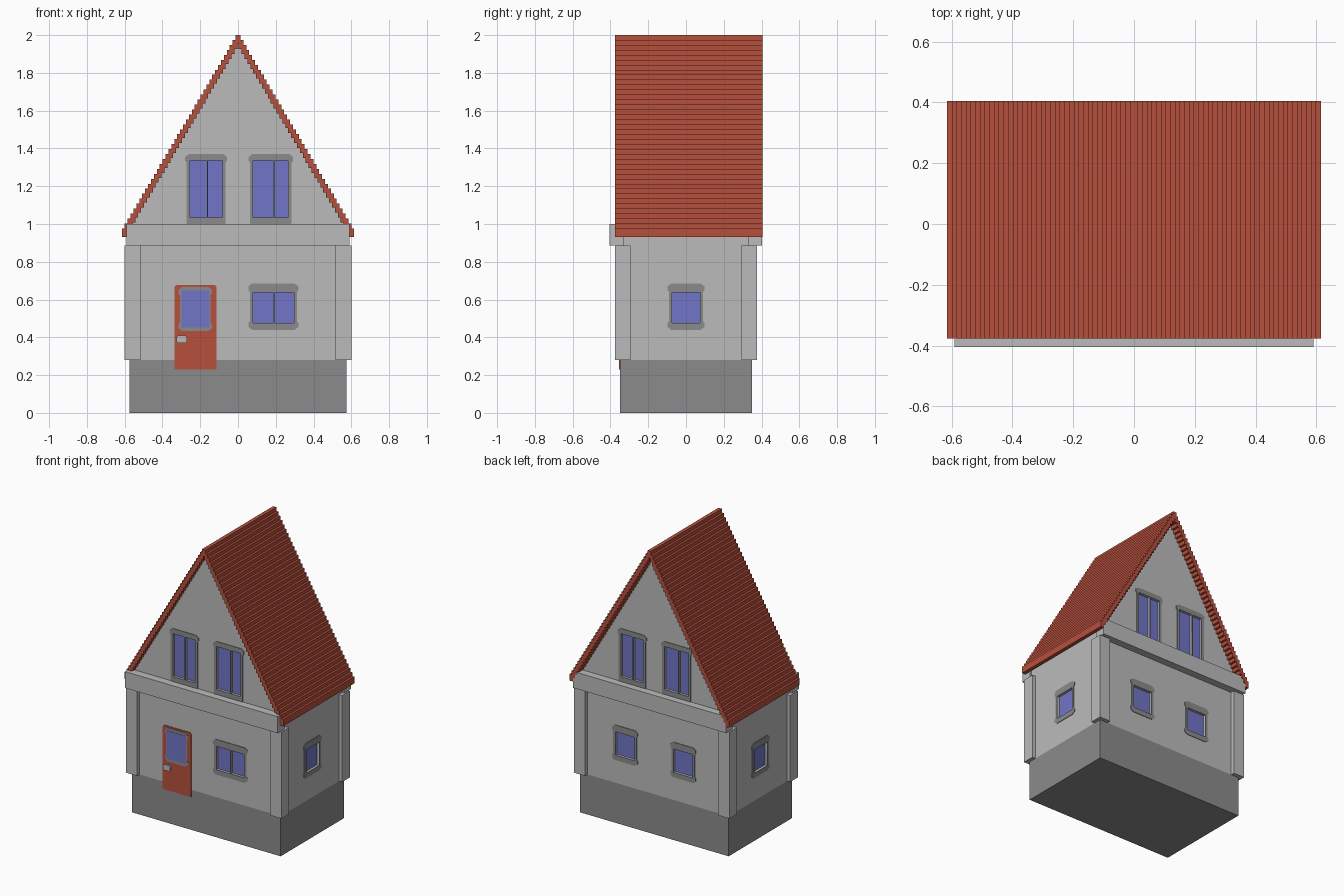
import bpy, bmesh
from math import radians
from mathutils import Matrix, Vector

cube = bpy.data.objects.get("Cube")
if cube:
    bpy.data.objects.remove(cube, do_unlink=True)


def material(name, r, g, b):
    m = bpy.data.materials.new(name)
    m.use_nodes = True
    m.diffuse_color = (r, g, b, 1)
    node = next(n for n in m.node_tree.nodes if n.type == 'BSDF_PRINCIPLED')
    node.inputs["Base Color"].default_value = (r, g, b, 1)
    return m


LIGHT = material("light grey", 0.5, 0.5, 0.5)
DARK = material("dark grey", 0.26, 0.26, 0.26)
RED = material("brick red", 0.47, 0.08, 0.047)
BLUE = material("window blue", 0.165, 0.18, 0.57)


def finish(name, bm, mat):
    bmesh.ops.recalc_face_normals(bm, faces=bm.faces)
    mesh = bpy.data.meshes.new(name)
    bm.to_mesh(mesh)
    bm.free()
    ob = bpy.data.objects.new(name, mesh)
    bpy.context.collection.objects.link(ob)
    if mat:
        mesh.materials.append(mat)
    return ob


def add_box(bm, x0, x1, y0, y1, z0, z1, frame=Matrix()):
    size = Matrix.Diagonal((x1 - x0, y1 - y0, z1 - z0, 1))
    place = Matrix.Translation(((x0 + x1) / 2, (y0 + y1) / 2, (z0 + z1) / 2))
    bmesh.ops.create_cube(bm, size=1, matrix=frame @ place @ size)


def box(name, mat, *dims, frame=Matrix()):
    bm = bmesh.new()
    add_box(bm, *dims, frame=frame)
    return finish(name, bm, mat)


def prism(name, mat, outline, y0, y1, frame=Matrix()):
    """Outline in x and z, extruded from y0 to y1."""
    bm = bmesh.new()
    face = bm.faces.new([bm.verts.new((x, y0, z)) for x, z in outline])
    out = bmesh.ops.extrude_face_region(bm, geom=[face])
    verts = [v for v in out["geom"] if isinstance(v, bmesh.types.BMVert)]
    bmesh.ops.translate(bm, verts=verts, vec=Vector((0, y1 - y0, 0)))
    bm.transform(frame)
    return finish(name, bm, mat)


def eared_outline(x0, x1, z0, z1, sill):
    """Frame outline with chamfered ears; a sill ends straight at the bottom."""
    cx, cz, w, h = (x0 + x1) / 2, (z0 + z1) / 2, (x1 - x0) / 2, (z1 - z0) / 2
    ear = [(w - 0.02, h), (w, h - 0.015), (w, h - 0.035), (w - 0.008, h - 0.045)]
    low = [(w - 0.008, h)] if sill else ear
    pts = ear + [(x, -z) for x, z in reversed(low)]
    pts += [(-x, -z) for x, z in low] + [(-x, z) for x, z in reversed(ear)]
    return [(cx + x, cz + z) for x, z in pts]


# Plinth and gabled walls
HX, HY = 0.575, 0.35
box("plinth", DARK, -HX, HX, -HY, HY, 0, 0.28)
walls = prism("walls", LIGHT,
              [(-HX, 0.28), (HX, 0.28), (HX, 1.0), (0, 1.965), (-HX, 1.0)], -HY, HY)

# Corner pillars
for side, sx in (("right", -1), ("left", 1)):
    for end, sy in (("front", -1), ("back", 1)):
        xs = sorted((sx * 0.515, sx * 0.6))
        ys = sorted((sy * 0.293, sy * 0.377))
        box(f"{end}_{side}_pillar", LIGHT, *xs, *ys, 0.28, 0.885)

# Ledges under the gables
box("front_ledge", LIGHT, -0.59, 0.59, -0.405, -0.33, 0.885, 1.0)
box("back_ledge", LIGHT, -0.59, 0.59, 0.33, 0.402, 0.885, 1.0)

# Windows: frame x range, pane x ranges
attic = [((-0.28, -0.058), [(-0.255, -0.165), (-0.158, -0.083)]),
         ((0.056, 0.292), [(0.08, 0.185), (0.194, 0.266)])]
double = ((0.055, 0.32), [(0.08, 0.185), (0.192, 0.296)])


def single(c):
    return ((c - 0.098, c + 0.098), [(c - 0.073, c + 0.073)])


def wall_frame(angle, distance):
    return Matrix.Rotation(radians(angle), 4, 'Z') @ Matrix.Translation((0, -distance, 0))


faces = {"front": (wall_frame(0, HY), [double], attic),
         "left": (wall_frame(90, HX), [single(0)], []),
         "back": (wall_frame(180, HY), [single(-0.225), single(0.225)], attic),
         "right": (wall_frame(270, HX), [single(0)], [])}

cut = bmesh.new()
cut_targets = [walls]
for face, (frame, lower, upper) in faces.items():
    rows = [("ground", lower, (0.44, 0.685), (0.475, 0.638)),
            ("attic", upper, (1.0, 1.37), (1.035, 1.335))]
    for level, windows, fz, pz in rows:
        for n, (fx, panes) in enumerate(windows, 1):
            name = f"{face}_{level}_window_{n}"
            outline = eared_outline(*fx, *fz, level == "attic")
            cut_targets.append(prism(name + "_frame", DARK, outline, -0.004, 0.003, frame))
            bm = bmesh.new()
            for px in panes:
                add_box(cut, *px, -0.05, 0.02, *pz, frame=frame)
                add_box(bm, *px, 0.014, 0.022, *pz, frame=frame)
            finish(name + "_panes", bm, BLUE)

# Cut the window openings
cutter = finish("opening_cutter", cut, None)
cutter.hide_render = True
for ob in cut_targets:
    mod = ob.modifiers.new("openings", 'BOOLEAN')
    mod.operation, mod.solver, mod.object = 'DIFFERENCE', 'EXACT', cutter
    bpy.context.view_layer.objects.active = ob
    bpy.ops.object.modifier_apply(modifier=mod.name)
bpy.data.objects.remove(cutter, do_unlink=True)

# Front door with its window and handle
front = wall_frame(0, HY)
prism("door", RED, [(-0.335, 0.23), (-0.115, 0.23), (-0.115, 0.668), (-0.125, 0.678),
                    (-0.325, 0.678), (-0.335, 0.668)], -0.004, 0.003, front)
prism("door_window_frame", DARK, eared_outline(-0.315, -0.138, 0.433, 0.667, False),
      -0.007, 0.0, front)
box("door_window_pane", BLUE, -0.3, -0.15, -0.009, 0, 0.452, 0.648, frame=front)
prism("door_handle", LIGHT, [(-0.325, 0.38), (-0.315, 0.37), (-0.28, 0.37), (-0.27, 0.38),
                             (-0.27, 0.4), (-0.28, 0.41), (-0.315, 0.41), (-0.325, 0.4)],
      -0.015, 0, front)

# Stepped roof: overlapping rows of tiles on both slopes
ROWS = 40
for side, s in (("right", -1), ("left", 1)):
    bm = bmesh.new()
    for i in range(ROWS):
        t = i / (ROWS - 1)
        outer, z = 0.615 - 0.602 * t, 0.93 + 1.023 * t
        xs = sorted((s * outer, s * max(outer - 0.025, 0)))
        add_box(bm, *xs, -0.377, 0.405, z, z + 0.047)
    finish(f"{side}_roof_slope", bm, RED)
